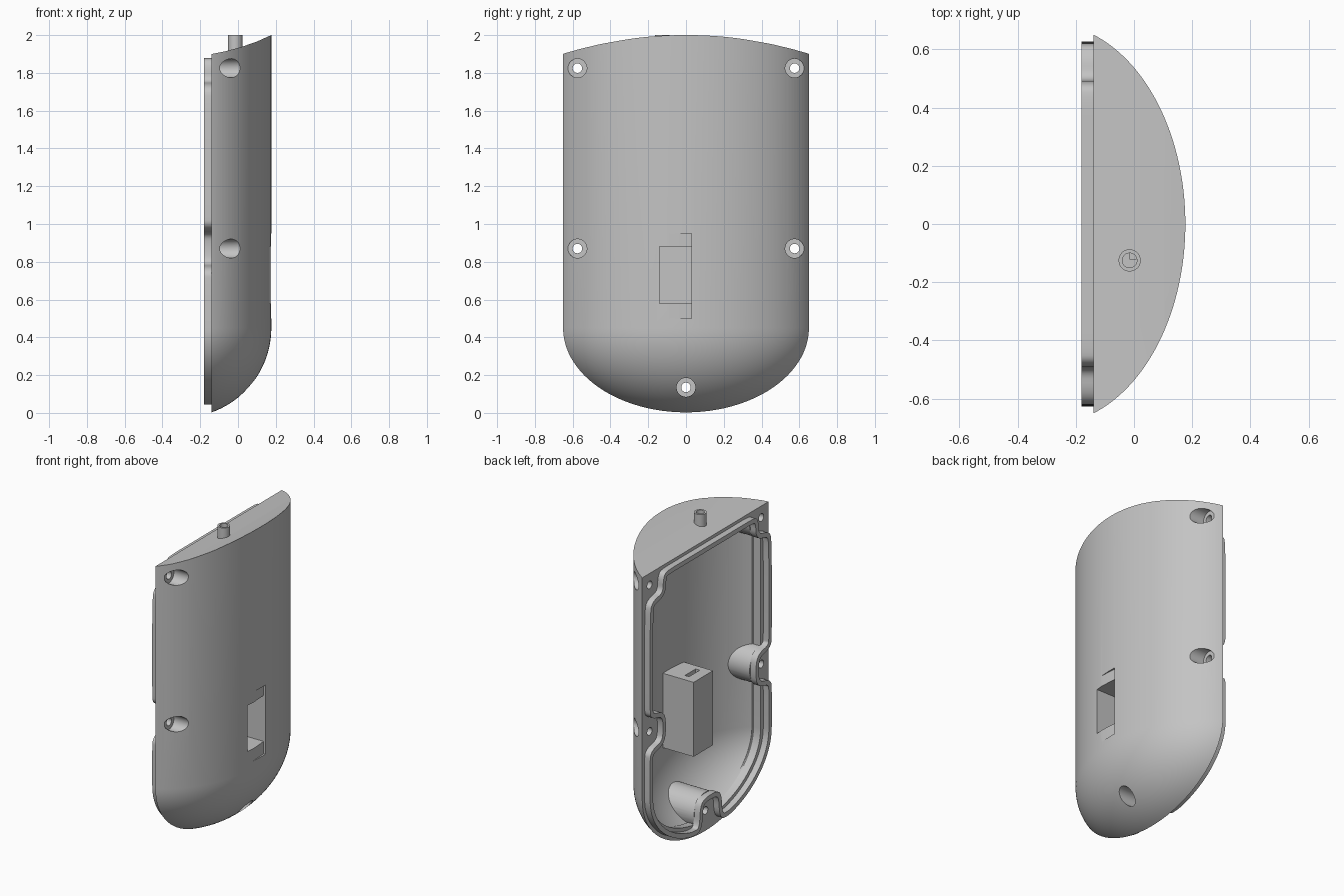
import bpy, bmesh, math
from mathutils import Matrix, Vector

cube = bpy.data.objects.get("Cube")
if cube:
    bpy.data.objects.remove(cube, do_unlink=True)

grey = bpy.data.materials.new("light_grey_plastic")
grey.use_nodes = True
colour = (0.55, 0.55, 0.55, 1)
grey.diffuse_color = colour
grey.node_tree.nodes["Principled BSDF"].inputs["Base Color"].default_value = colour

AXIS_X = -0.297      # centre line of the oval front
BACK_X = -0.14       # plane of the open back
BEND_Z = 0.45        # where the rounded bottom starts
HOLES = [(s * 0.575, z) for s in (-1, 1) for z in (0.87, 1.825)] + [(0, 0.135)]


def finish(name, bm):
    bmesh.ops.recalc_face_normals(bm, faces=bm.faces)
    mesh = bpy.data.meshes.new(name)
    bm.to_mesh(mesh)
    bm.free()
    mesh.materials.append(grey)
    obj = bpy.data.objects.new(name, mesh)
    bpy.context.collection.objects.link(obj)
    return obj


def activate(obj):
    bpy.ops.object.select_all(action='DESELECT')
    obj.select_set(True)
    bpy.context.view_layer.objects.active = obj


def combine(target, tool, operation):
    """Apply a boolean and discard the tool."""
    mod = target.modifiers.new("cut", 'BOOLEAN')
    mod.operation = operation
    mod.solver = 'EXACT'
    mod.object = tool
    activate(target)
    bpy.ops.object.modifier_apply(modifier=mod.name)
    bpy.data.objects.remove(tool, do_unlink=True)


def box(name, x, y, z):
    bm = bmesh.new()
    bmesh.ops.create_cube(bm, size=1)
    for v in bm.verts:
        v.co = [lo + (c + 0.5) * (hi - lo) for c, (lo, hi) in zip(v.co, (x, y, z))]
    return finish(name, bm)


def rod(name, radius, start, end):
    """Cylinder between two points."""
    a, b = Vector(start), Vector(end)
    turn = (b - a).to_track_quat('Z', 'Y').to_matrix().to_4x4()
    bm = bmesh.new()
    bmesh.ops.create_cone(bm, cap_ends=True, segments=48, radius1=radius, radius2=radius,
                          depth=(b - a).length, matrix=Matrix.Translation((a + b) / 2) @ turn)
    return finish(name, bm)


def lathe_bullet(name, depth, width, drop):
    """Upright oval cylinder with an ellipsoid bottom."""
    bm = bmesh.new()
    steps = 28
    profile = [(0, BEND_Z - drop)]
    for i in range(1, steps + 1):
        a = math.pi / 2 * i / steps
        profile.append((depth * math.sin(a), BEND_Z - drop * math.cos(a)))
    profile += [(depth, 2.3), (0, 2.3)]
    verts = [bm.verts.new((AXIS_X + r, 0, z)) for r, z in profile]
    edges = [bm.edges.new(pair) for pair in zip(verts, verts[1:])]
    bmesh.ops.spin(bm, geom=verts + edges, cent=(AXIS_X, 0, 0), axis=(0, 0, 1),
                   angle=math.tau, steps=160)
    bmesh.ops.remove_doubles(bm, verts=bm.verts, dist=0.0001)
    bmesh.ops.scale(bm, verts=bm.verts, vec=(1, width / depth, 1))
    return finish(name, bm)


def prism(name, outline, offset):
    """Extrude a closed outline of points along an offset."""
    bm = bmesh.new()
    face = bm.faces.new([bm.verts.new(p) for p in outline])
    out = bmesh.ops.extrude_face_region(bm, geom=[face])
    moved = [g for g in out["geom"] if isinstance(g, bmesh.types.BMVert)]
    bmesh.ops.translate(bm, verts=moved, vec=offset)
    return finish(name, bm)


def side_prism(name, back, lower):
    """Block whose top follows the sloping, slightly hollow lid."""
    top = [(back, 1.9), (-0.06, 1.916), (0.02, 1.938), (0.1, 1.966), (0.176, 2.0), (0.3, 2.06)]
    outline = [(back, -0.3)] + [(x, z - lower) for x, z in top] + [(0.3, -0.3)]
    return prism(name, [(x, -1, z) for x, z in outline], (0, 2, 0))


# Outer body
shell = lathe_bullet("case_shell", 0.4735, 0.69, 0.474)
combine(shell, side_prism("trim", BACK_X, 0), 'INTERSECT')

# Hollow inside with a straight-sided opening through the back flange
cavity = lathe_bullet("cavity", 0.437, 0.65, 0.432)
combine(cavity, side_prism("cavity_trim", -0.09, 0.06), 'INTERSECT')
opening = [(-0.3, 0.568, 1.835), (-0.3, -0.568, 1.835)]
for i in range(41):
    a = math.pi * i / 40
    opening.append((-0.3, -0.568 * math.cos(a), BEND_Z - 0.372 * math.sin(a)))
combine(cavity, prism("opening", opening, (0.22, 0, 0)), 'UNION')

# Leave the screw bosses and the switch housing standing
for y, z in HOLES:
    combine(cavity, rod("boss", 0.12, (-0.4, y, z), (0.4, y, z)), 'DIFFERENCE')
combine(cavity, box("switch_housing", (-0.083, 0.4), (-0.16, 0.04), (0.485, 0.97)), 'DIFFERENCE')
combine(shell, cavity, 'DIFFERENCE')

# Screw holes with wide counterbores
for y, z in HOLES:
    combine(shell, rod("screw_hole", 0.025, (-0.3, y, z), (0.4, y, z)), 'DIFFERENCE')
    combine(shell, rod("counterbore", 0.05, (-0.095, y, z), (0.4, y, z)), 'DIFFERENCE')

# Switch pocket, its shallow tapering surround and the wire slot
combine(shell, box("pocket", (-0.06, 0.4), (-0.14, 0.03), (0.58, 0.88)), 'DIFFERENCE')
surround = [(0.1725, -0.09, 0.5), (0.164, 0.0302, 0.5), (0.3, 0.0302, 0.5), (0.3, -0.09, 0.5)]
combine(shell, prism("surround", surround, (0, 0, 0.45)), 'DIFFERENCE')
combine(shell, box("wire_slot", (-0.015, 0.015), (-0.12, -0.01), (0.84, 1.0)), 'DIFFERENCE')

# Cable tube on the lid
tx, ty = -0.015, -0.125
combine(shell, rod("tube", 0.038, (tx, ty, 1.9), (tx, ty, 2.0)), 'UNION')
combine(shell, rod("bore", 0.025, (tx, ty, 1.8), (tx, ty, 2.1)), 'DIFFERENCE')

# Sealing lip winding inside the screw holes
half = [(0.3, 1.865), (0.43, 1.865), (0.475, 1.855), (0.48, 1.74), (0.59, 1.725), (0.612, 1.67),
        (0.612, 1.05), (0.607, 0.985), (0.49, 0.965), (0.475, 0.87),
        (0.49, 0.775), (0.607, 0.755), (0.612, 0.69)]
for i in range(13):
    a = math.radians(6 * i)
    half.append((0.612 * math.cos(a), BEND_Z - 0.41 * math.sin(a)))
half += [(0.105, 0.06), (0.095, 0.21), (0.05, 0.235)]
path = [Vector(p) for p in half] + [Vector((-y, z)) for y, z in reversed(half)]
for _ in range(3):
    path = [p.lerp(q, t) for p, q in zip(path, path[1:] + path[:1]) for t in (0.25, 0.75)]

bm = bmesh.new()
corners = [(BACK_X + 0.004, 1), (-0.18, 1), (-0.18, -1), (BACK_X + 0.004, -1)]
rings = []
for i, p in enumerate(path):
    along = (path[(i + 1) % len(path)] - path[i - 1]).normalized()
    side = Vector((along.y, -along.x)) * 0.015
    rings.append([bm.verts.new((x, *(p + side * k))) for x, k in corners])
for a, b in zip(rings, rings[1:] + rings[:1]):
    for k in range(4):
        n = (k + 1) % 4
        bm.faces.new((a[k], a[n], b[n], b[k]))
lip = finish("sealing_lip", bm)

for obj in (shell, lip):
    activate(obj)
    bpy.ops.object.shade_smooth_by_angle(angle=math.radians(30))
